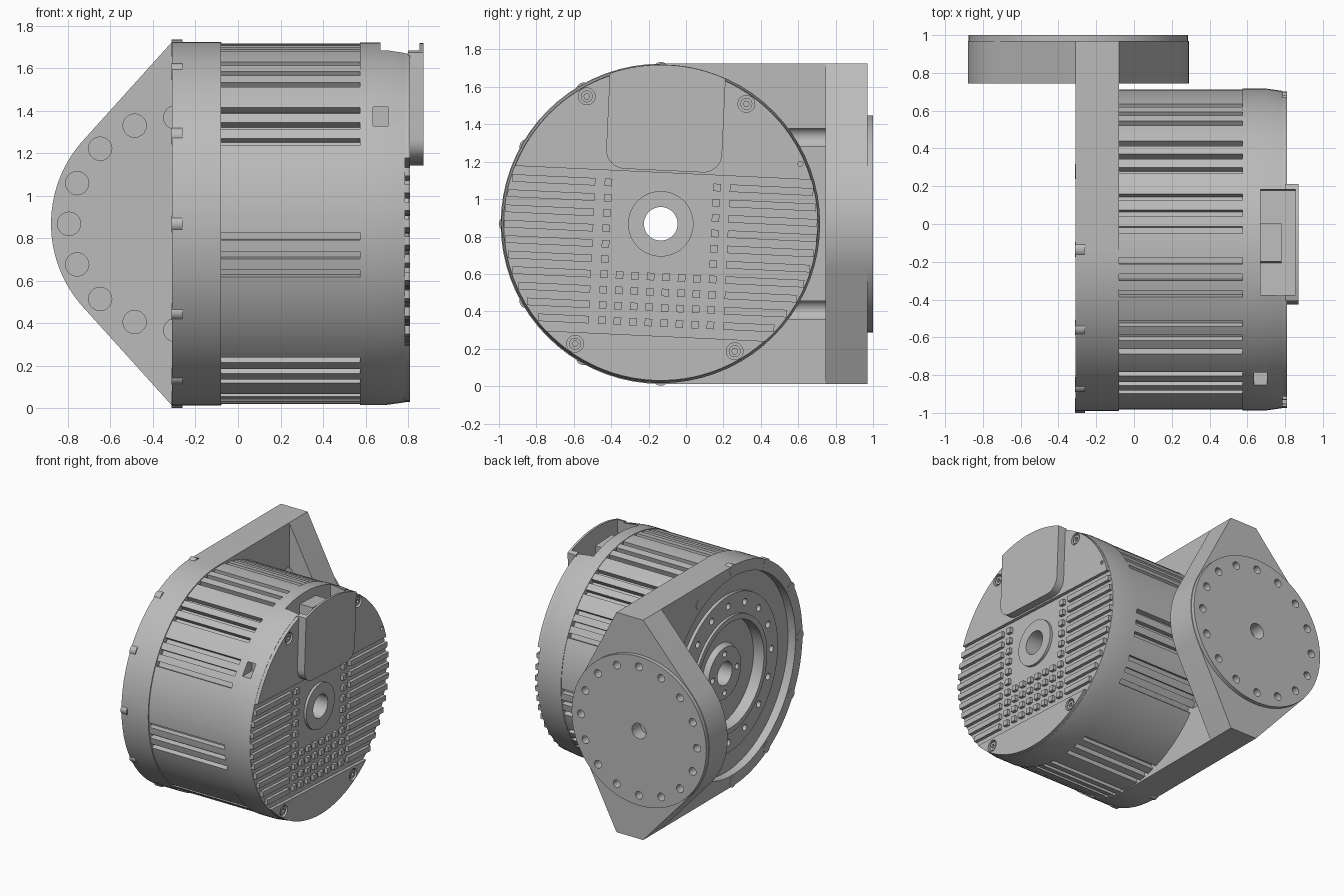
import bpy, bmesh, math
from math import sin, cos, pi, radians, sqrt
from mathutils import Matrix, Vector
from mathutils.geometry import convex_hull_2d

cube = bpy.data.objects.get("Cube")
if cube:
    bpy.data.objects.remove(cube, do_unlink=True)

grey = bpy.data.materials.new("machined_grey")
grey.use_nodes = True
grey.diffuse_color = (0.5, 0.5, 0.5, 1)
grey.node_tree.nodes["Principled BSDF"].inputs["Base Color"].default_value = (0.5, 0.5, 0.5, 1)

# Local frames: motor axis along +x, tilted face of the motor, mounting plate along +y
CY, CZ, PX = -0.135, 0.868, -0.295
MOTOR = Matrix(((0, 0, 1, 0), (1, 0, 0, CY), (0, 1, 0, CZ), (0, 0, 0, 1)))
FACE = MOTOR @ Matrix.Rotation(radians(-2.7), 4, 'Z')
PLATE = Matrix(((1, 0, 0, PX), (0, 0, 1, 0), (0, -1, 0, CZ), (0, 0, 0, 1)))


def finish(name, bm, frame):
    bmesh.ops.recalc_face_normals(bm, faces=bm.faces)
    bm.transform(frame)
    mesh = bpy.data.meshes.new(name)
    bm.to_mesh(mesh)
    bm.free()
    mesh.materials.append(grey)
    ob = bpy.data.objects.new(name, mesh)
    bpy.context.collection.objects.link(ob)
    return ob


def prisms(name, outlines, a, b, frame, caps=True):
    """Extrude one or more outlines from depth a to depth b."""
    bm = bmesh.new()
    for pts in outlines:
        lo = [bm.verts.new((u, v, a)) for u, v in pts]
        hi = [bm.verts.new((u, v, b)) for u, v in pts]
        n = len(pts)
        for i in range(n):
            j = (i + 1) % n
            bm.faces.new((lo[i], lo[j], hi[j], hi[i]))
        if caps:
            bm.faces.new(lo[::-1])
            bm.faces.new(hi)
    return finish(name, bm, frame)


def lathe(name, profile, frame, n=72):
    """Revolve a closed (radius, depth) profile."""
    bm = bmesh.new()
    rings = [[bm.verts.new((r * cos(2 * pi * i / n), r * sin(2 * pi * i / n), d))
              for r, d in profile] for i in range(n)]
    m = len(profile)
    for i in range(n):
        p, q = rings[i], rings[(i + 1) % n]
        for k in range(m):
            l = (k + 1) % m
            bm.faces.new((p[k], p[l], q[l], q[k]))
    return finish(name, bm, frame)


def arc(r, a0, a1, n, cu=0, cv=0):
    return [(cu + r * cos(radians(a0 + (a1 - a0) * i / n)),
             cv + r * sin(radians(a0 + (a1 - a0) * i / n))) for i in range(n + 1)]


def circle(r, cu=0, cv=0, n=24):
    return arc(r, 0, 360, n, cu, cv)[:-1]


def rect(u0, u1, v0, v1):
    return [(u0, v0), (u1, v0), (u1, v1), (u0, v1)]


def ring(r, radius, count, n=20):
    return [circle(r, radius * cos(2 * pi * k / count), radius * sin(2 * pi * k / count), n)
            for k in range(count)]


def cut(targets, cutter):
    for ob in targets:
        mod = ob.modifiers.new("cut", 'BOOLEAN')
        mod.operation, mod.solver, mod.object = 'DIFFERENCE', 'EXACT', cutter
        bpy.context.view_layer.objects.active = ob
        bpy.ops.object.modifier_apply(modifier=mod.name)
    bpy.data.objects.remove(cutter, do_unlink=True)


# Finned body: clusters of three lengthwise grooves
R = 0.848
grooves = [c + d for c in (10, 33.5, 57, 100, 145, 168, 192, 238, 262, 302, 324.5, 347)
           for d in (-6, 0, 6)]
pts = []
for g in grooves:
    pts += [(g - 1.2, R), (g - 1.2, R - 0.04), (g + 1.2, R - 0.04), (g + 1.2, R)]
pts += [(a, R) for a in range(0, 360, 4) if all(abs(a - g) > 1.3 for g in grooves)]
pts.sort(key=lambda p: p[0])
prisms("finned_body", [[(-r * sin(radians(a)), r * cos(radians(a))) for a, r in pts]],
       -0.085, 0.58, MOTOR, caps=False)

# Front cap, its two raised end segments, and the hub with a through bore
cap = lathe("front_cap", [(0.1, 0.575), (0.852, 0.575), (0.852, 0.7), (0.84, 0.785),
                          (0.1, 0.785)], MOTOR)
RF, TOP, BOTTOM = 0.838, 0.273, -0.6
a = math.degrees(math.asin(TOP / RF))
upper = prisms("upper_face", [arc(RF, a, 180 - a, 32)], 0.75, 0.81, FACE)
a = math.degrees(math.asin(BOTTOM / RF))
lower = prisms("lower_face", [arc(RF, a, -180 - a, 24)], 0.75, 0.81, FACE)
lathe("hub_bore", [(0.09, -0.12), (0.09, 0.805), (0.175, 0.805), (0.175, -0.12)], MOTOR, 48)

# Cooling ribs and pins on the front face
rows = [0.208 - 0.082 * k for k in range(10)]
ribs, pins = [], []
for k, v in enumerate(rows):
    edge = sqrt(RF ** 2 - (abs(v) + 0.02) ** 2)
    ribs += [rect(-edge, -0.36, v - 0.02, v + 0.02), rect(0.36, edge, v - 0.02, v + 0.02)]
    for i in range(8):
        if k > 5 or i in (0, 7):
            u = -0.29 + 0.083 * i
            pins.append(rect(u - 0.02, u + 0.02, v - 0.02, v + 0.02))
prisms("cooling_ribs", ribs, 0.77, 0.81, FACE)
prisms("cooling_pins", pins, 0.77, 0.81, FACE)

# Connector cover with rounded lower corners, top following the rim
W, V0, F, RC = 0.31, 0.285, 0.1, 0.85
a = math.degrees(math.acos(W / RC))
outline = (arc(RC, a, 180 - a, 16) + arc(F, 180, 270, 8, F - W, V0 + F)
           + arc(F, 270, 360, 8, W - F, V0 + F))
cover = prisms("connector_cover", [outline], 0.8, 0.872, FACE)
cut([cap, upper, cover],
    prisms("cavity_cutter", [rect(-0.28, 0.28, 0.62, 1)], 0.67, 0.855, FACE))
prisms("connector_block", [rect(-0.1, 0.1, 0.6, 0.78)], 0.66, 0.78, FACE)

# Side port in the cap
cut([cap], prisms("port_cutter", [rect(-0.78, -0.6, 0.46, 0.55)], 0.635, 0.705, MOTOR))

# Face screws in counterbores, with hex sockets
spots = [(su * 0.427, sv * 0.662) for su in (-1, 1) for sv in (-1, 1)]
bores = [circle(0.045, u, v) for u, v in spots] + [circle(0.014, 0.73, 0.355)]
cut([upper, lower], prisms("bore_cutter", bores, 0.72, 0.85, FACE))
screws = prisms("face_screws", [circle(0.032, u, v) for u, v in spots], 0.77, 0.803, FACE)
cut([screws], prisms("hex_cutter", [circle(0.016, u, v, 6) for u, v in spots], 0.788, 0.85, FACE))

# Bracket flange: half disc running into a straight wall, open for the drive
RB = 0.856
flange = prisms("bracket_flange", [arc(RB, 90, 270, 36) + [(0.9, -RB), (0.9, RB)]],
                -0.31, -0.08, MOTOR)
cut([flange], prisms("opening_cutter", [circle(0.77, n=72)], -0.4, 0, MOTOR))

# Rim bolts around the free edge, pockets where the wall continues
rim = ring(0.04, 0.826, 12)
prisms("rim_bolts", rim[2:11], -0.312, -0.26, MOTOR)
cut([flange], prisms("pocket_cutter", [rim[0], rim[1], rim[11]], -0.35, -0.265, MOTOR))

# Stepped drive face at the rear of the motor
drive = lathe("drive_face", [(0.09, -0.1), (0.09, -0.24), (0.2, -0.24), (0.22, -0.2),
                             (0.41, -0.2), (0.41, -0.29), (0.45, -0.29), (0.45, -0.27),
                             (0.61, -0.27), (0.61, -0.245), (0.775, -0.245), (0.775, -0.1)], MOTOR)
cut([drive], prisms("drive_hole_cutter", ring(0.025, 0.53, 16) + ring(0.022, 0.15, 4),
                    -0.35, -0.18, MOTOR))

# Mounting plate: hull of a round pad and the bracket wall
shape = [Vector(p) for p in circle(0.585, n=72) + rect(-0.015, 0.215, -RB, RB)]
plate = prisms("mounting_plate", [[shape[i][:] for i in convex_hull_2d(shape)]],
               0.745, 0.97, PLATE)
cut([plate, flange], prisms("counterbore_cutter", ring(0.055, 0.5, 16), 0.55, 0.85, PLATE))

# Round pad with its bolt circle
pad = prisms("mounting_pad", [circle(0.58, n=72)], 0.96, 1.0, PLATE)
cut([pad, plate], prisms("pad_hole_cutter", ring(0.03, 0.5, 16) + [circle(0.06)],
                         0.9, 1.05, PLATE))

# Smooth the round surfaces and keep edges crisp
bpy.ops.object.select_all(action='DESELECT')
for ob in bpy.context.scene.objects:
    if ob.type == 'MESH' and grey.name in ob.data.materials:
        ob.select_set(True)
        bpy.context.view_layer.objects.active = ob
bpy.ops.object.shade_smooth_by_angle(angle=radians(25))
